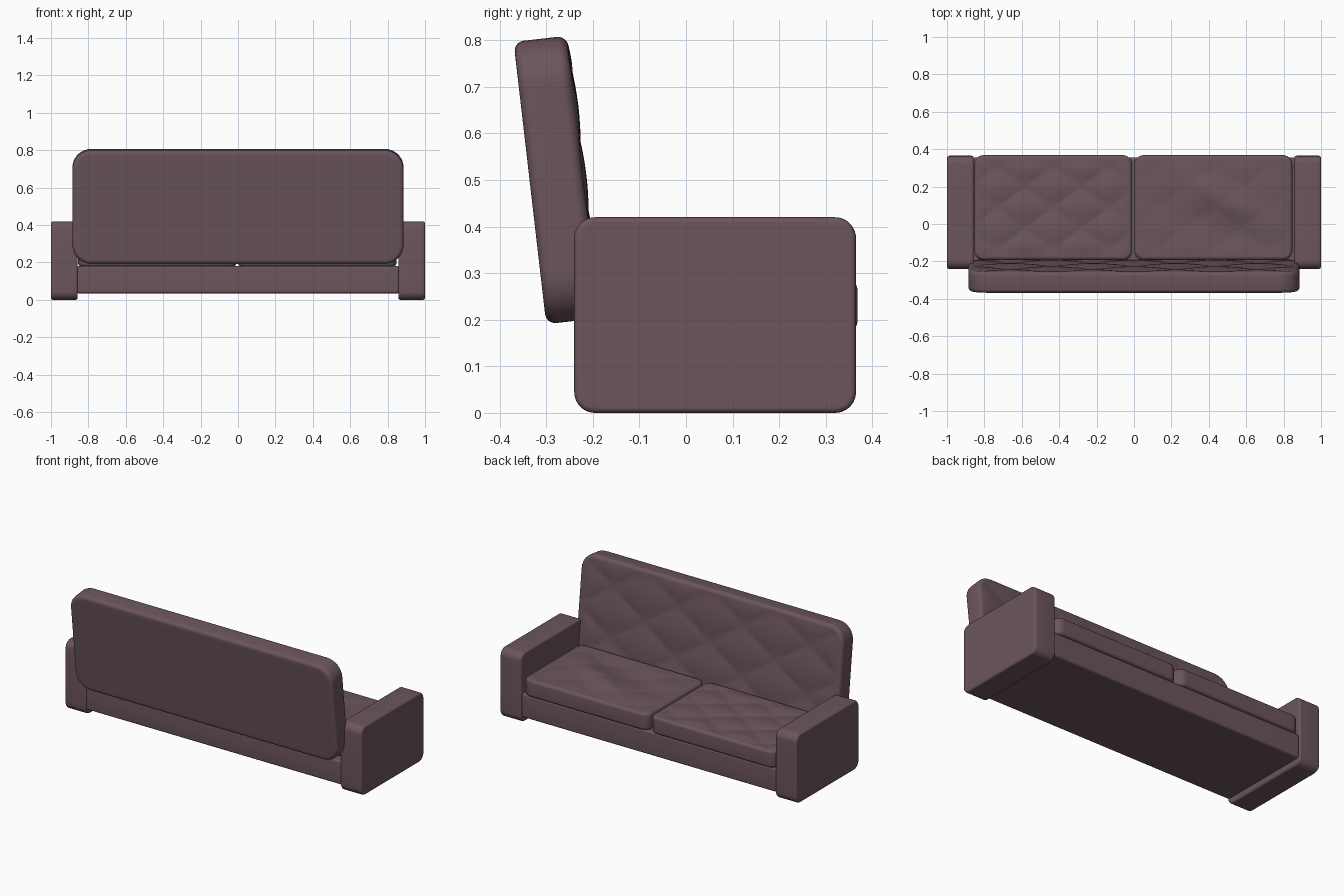
import bpy, bmesh, math
from mathutils import Matrix, Vector

if "Cube" in bpy.data.objects:
    bpy.data.objects.remove(bpy.data.objects["Cube"])

mat = bpy.data.materials.new("mauve fabric")
mat.diffuse_color = (0.147, 0.091, 0.108, 1)
mat.use_nodes = True
mat.node_tree.nodes["Principled BSDF"].inputs["Base Color"].default_value = mat.diffuse_color


def steps(half, r, R, n):
    """Coordinates across one axis, denser near the rounded ends."""
    ends = [half - r * k / 4 for k in range(4)]
    ends += [half - r - (R - r) * k / 4 for k in range(4)] if R > r else []
    inner = half - max(r, R)
    mid = [inner - 2 * inner * k / n for k in range(n + 1)]
    return [-e for e in ends] + mid[::-1] + ends[::-1]


def pad(name, size, R, r, matrix, n=(4, 4), bump=None):
    """Box with outline corner radius R, edge radius r and optional relief on +z."""
    hx, hy, hz = (s / 2 for s in size)
    axes = [steps(hx, r, R, n[0]), steps(hy, r, R, n[1]), steps(hz, r, r, 2)]
    bm = bmesh.new()
    verts = {}

    def shape(x, y, z):
        # round the outline corners
        qx = max(-hx + R, min(hx - R, x))
        qy = max(-hy + R, min(hy - R, y))
        d = Vector((x - qx, y - qy))
        s = max(abs(d.x), abs(d.y))
        inset = min(hx - abs(x), hy - abs(y))
        # round the front and back edges
        e, f = r - inset, r - (hz - abs(z))
        new_s, new_z = s, z
        if e > 0 and f > 0:
            k = max(e, f) / math.hypot(e, f)
            new_s = s - e + e * k
            new_z = math.copysign(hz - r + f * k, z)
        if s > 1e-9:
            d = d.normalized() * new_s
        if bump and z > 0:
            w = max(0, min(1, inset / 0.08))
            new_z += bump(x, y) * w * w * (3 - 2 * w) * (z / hz)
        return (qx + d.x, qy + d.y, new_z)

    def vert(idx):
        if idx not in verts:
            verts[idx] = bm.verts.new(shape(*(axes[a][idx[a]] for a in range(3))))
        return verts[idx]

    for a in range(3):
        b, c = (a + 1) % 3, (a + 2) % 3
        for side in (0, len(axes[a]) - 1):
            for i in range(len(axes[b]) - 1):
                for j in range(len(axes[c]) - 1):
                    loop = []
                    for di, dj in ((0, 0), (1, 0), (1, 1), (0, 1)):
                        idx = [0, 0, 0]
                        idx[a], idx[b], idx[c] = side, i + di, j + dj
                        loop.append(vert(tuple(idx)))
                    bm.faces.new(loop if side else loop[::-1])
    for f in bm.faces:
        f.smooth = True
    me = bpy.data.meshes.new(name)
    bm.to_mesh(me)
    bm.free()
    me.materials.append(mat)
    ob = bpy.data.objects.new(name, me)
    ob.matrix_world = matrix
    bpy.context.collection.objects.link(ob)
    return ob


def frame(x, y, z, loc):
    m = Matrix((x, y, z)).transposed().to_4x4()
    m.translation = loc
    return m


def diamonds(a, b, amp):
    """Quilted relief: pillows between two sets of diagonal valleys."""
    def f(x, y):
        p, q = math.pi * (x / a + y / b), math.pi * (x / a - y / b)
        return amp * (math.sqrt(abs(math.sin(p) * math.sin(q)) + 0.05) - 0.5)
    return f


def crumple(x, y):
    """Worn seat: soft diagonal fold with a hollow beside it."""
    u, v = 0.9 * x - 0.43 * y, 0.43 * x + 0.9 * y
    fold = 0.020 * math.exp(-((u - 0.02) / 0.24) ** 2 - ((v - 0.06) / 0.075) ** 2)
    hollow = 0.010 * math.exp(-((u - 0.05) / 0.25) ** 2 - ((v + 0.1) / 0.07) ** 2)
    return fold - hollow + 0.5 * diamonds(0.30, 0.22, 0.012)(x, y)


# arms
for side, label in ((-1, "left"), (1, "right")):
    pad(label + "_arm", (0.605, 0.42, 0.143), 0.045, 0.012,
        frame((0, 1, 0), (0, 0, 1), (1, 0, 0), (side * 0.9285, 0.0625, 0.21)))

# base
pad("base", (1.73, 0.59, 0.145), 0.015, 0.012, Matrix.Translation((0, 0.06, 0.1075)))

# seat cushions
pad("left_cushion", (0.845, 0.56, 0.105), 0.05, 0.018,
    Matrix.Translation((-0.432, 0.088, 0.2305)), (48, 36), diamonds(0.30, 0.22, 0.014))
pad("right_cushion", (0.845, 0.56, 0.105), 0.05, 0.018,
    Matrix.Translation((0.424, 0.088, 0.2305)), (48, 36), crumple)

# leaning backrest
a = math.radians(6.6)
s, c = math.sin(a), math.cos(a)
pad("backrest", (1.77, 0.61, 0.115), 0.10, 0.022,
    frame((-1, 0, 0), (0, -s, c), (0, c, s), (0, -0.278, 0.50)),
    (72, 40), diamonds(0.44, 0.30, 0.014))
